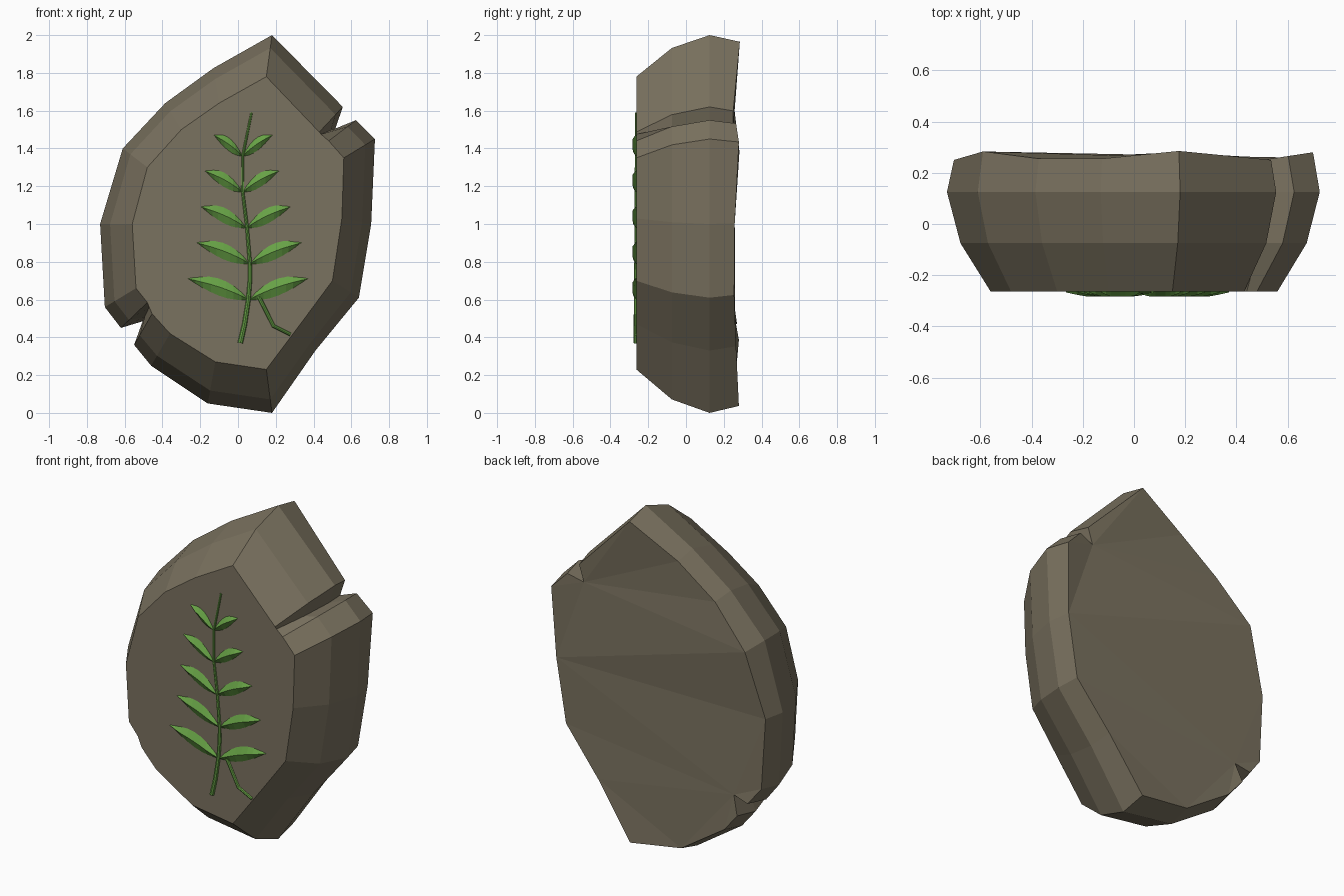
import bpy, bmesh, math
from mathutils import Vector

if "Cube" in bpy.data.objects:
    bpy.data.objects.remove(bpy.data.objects["Cube"])


def material(name, rgb):
    m = bpy.data.materials.new(name)
    m.diffuse_color = (*rgb, 1)
    m.use_nodes = True
    m.node_tree.nodes["Principled BSDF"].inputs["Base Color"].default_value = m.diffuse_color
    return m


STONE = material("stone grey brown", (0.195, 0.168, 0.115))
GREEN = material("leaf green", (0.135, 0.36, 0.06))
FACE_Y = -0.263


def finish(bm, name, mat):
    bmesh.ops.recalc_face_normals(bm, faces=bm.faces)
    me = bpy.data.meshes.new(name)
    bm.to_mesh(me)
    bm.free()
    me.materials.append(mat)
    ob = bpy.data.objects.new(name, me)
    bpy.context.collection.objects.link(ob)
    return ob


# Stone slab: (front x, front z, widest x, widest z, back y), clockwise from the peak
OUTLINE = [
    (0.15, 1.78, 0.18, 2.00, 0.285),
    (0.43, 1.487, 0.555, 1.62, 0.25),    # upper notch
    (0.44, 1.475, 0.515, 1.505, 0.25),
    (0.48, 1.44, 0.625, 1.55, 0.265),
    (0.56, 1.35, 0.725, 1.45, 0.28),
    (0.55, 1.03, 0.705, 1.00, 0.258),
    (0.50, 0.70, 0.64, 0.61, 0.255),
    (0.33, 0.47, 0.41, 0.33, 0.265),
    (0.15, 0.23, 0.18, 0.00, 0.28),
    (-0.12, 0.27, -0.16, 0.05, 0.265),
    (-0.36, 0.42, -0.46, 0.25, 0.27),
    (-0.455, 0.525, -0.55, 0.36, 0.28),  # lower notch
    (-0.47, 0.56, -0.505, 0.485, 0.26),
    (-0.48, 0.585, -0.62, 0.45, 0.27),
    (-0.54, 0.66, -0.705, 0.56, 0.255),
    (-0.56, 1.00, -0.73, 1.00, 0.25),
    (-0.48, 1.30, -0.61, 1.40, 0.283),
    (-0.30, 1.50, -0.385, 1.64, 0.255),
    (-0.10, 1.64, -0.13, 1.825, 0.255),
]
bm = bmesh.new()
rings = []
for t, y in ((0, FACE_Y), (0.69, -0.075), (1, 0.125), (0.84, None)):
    rings.append([bm.verts.new((fx + (ox - fx) * t, by if y is None else y,
                                fz + (oz - fz) * t))
                  for fx, fz, ox, oz, by in OUTLINE])
n = len(OUTLINE)
for a, b in zip(rings, rings[1:]):
    for i in range(n):
        j = (i + 1) % n
        bm.faces.new((a[i], a[j], b[j], b[i]))
caps = [bm.faces.new(rings[0]), bm.faces.new(rings[-1])]
bmesh.ops.recalc_face_normals(bm, faces=bm.faces)
bmesh.ops.triangulate(bm, faces=caps)
finish(bm, "stone_slab", STONE)


# Stems: tapered tubes half sunk into the front face
def tube(name, points, r0, r1, sides=8):
    bm = bmesh.new()
    pts = [Vector((x, FACE_Y - 0.001, z)) for x, z in points]
    loops = []
    for i, p in enumerate(pts):
        d = (pts[min(i + 1, len(pts) - 1)] - pts[max(i - 1, 0)]).normalized()
        side = d.cross(Vector((0, 1, 0)))
        r = r0 + (r1 - r0) * i / (len(pts) - 1)
        loops.append([bm.verts.new(p + r * (side * math.cos(k * math.tau / sides)
                                            + Vector((0, math.sin(k * math.tau / sides), 0))))
                      for k in range(sides)])
    for a, b in zip(loops, loops[1:]):
        for k in range(sides):
            m = (k + 1) % sides
            bm.faces.new((a[k], a[m], b[m], b[k]))
    bm.faces.new(loops[0])
    bm.faces.new(loops[-1])
    return finish(bm, name, GREEN)


tube("main_stem", [(0.012, 0.37), (0.035, 0.47), (0.055, 0.60), (0.063, 0.70), (0.063, 0.79),
                   (0.048, 0.98), (0.025, 1.17), (0.025, 1.36), (0.072, 1.59)], 0.014, 0.006)
tube("side_stem", [(0.105, 0.625), (0.188, 0.46), (0.278, 0.415)], 0.011, 0.009)


# Leaves: arched blades with a raised midrib
def leaf(name, base, tip, width, steps=8):
    bm = bmesh.new()
    b, t = Vector((base[0], 0, base[1])), Vector((tip[0], 0, tip[1]))
    rows = []
    for i in range(steps + 1):
        s = i / steps
        p = b.lerp(t, s)
        bulge = math.sin(math.pi * s ** 0.9)
        half = width * (bulge + 0.03)
        mid = p.z + 0.25 * width * bulge
        lift = 0.004 + 0.016 * min(1, bulge * 1.6)
        rows.append([bm.verts.new((p.x, y, z)) for y, z in (
            (FACE_Y + 0.003, mid + half * 0.95), (FACE_Y - lift, mid),
            (FACE_Y + 0.003, mid - half))])
    for a, c in zip(rows, rows[1:]):
        for k in range(3):
            m = (k + 1) % 3
            bm.faces.new((a[k], a[m], c[m], c[k]))
    bm.faces.new(rows[0])
    bm.faces.new(rows[-1])
    return finish(bm, name, GREEN)


# (stem x, left tip x, right tip x, half width) from bottom to top
PAIRS = [(0.058, -0.265, 0.37, 0.052), (0.063, -0.218, 0.335, 0.05),
         (0.045, -0.195, 0.277, 0.048), (0.024, -0.175, 0.217, 0.044),
         (0.024, -0.128, 0.182, 0.04)]
for i, (x, left, right, w) in enumerate(PAIRS):
    z = 0.60 + 0.19 * i
    leaf(f"left_leaf_{i + 1}", (x, z), (left, z + 0.11), w)
    leaf(f"right_leaf_{i + 1}", (x, z), (right, z + 0.11), w)
